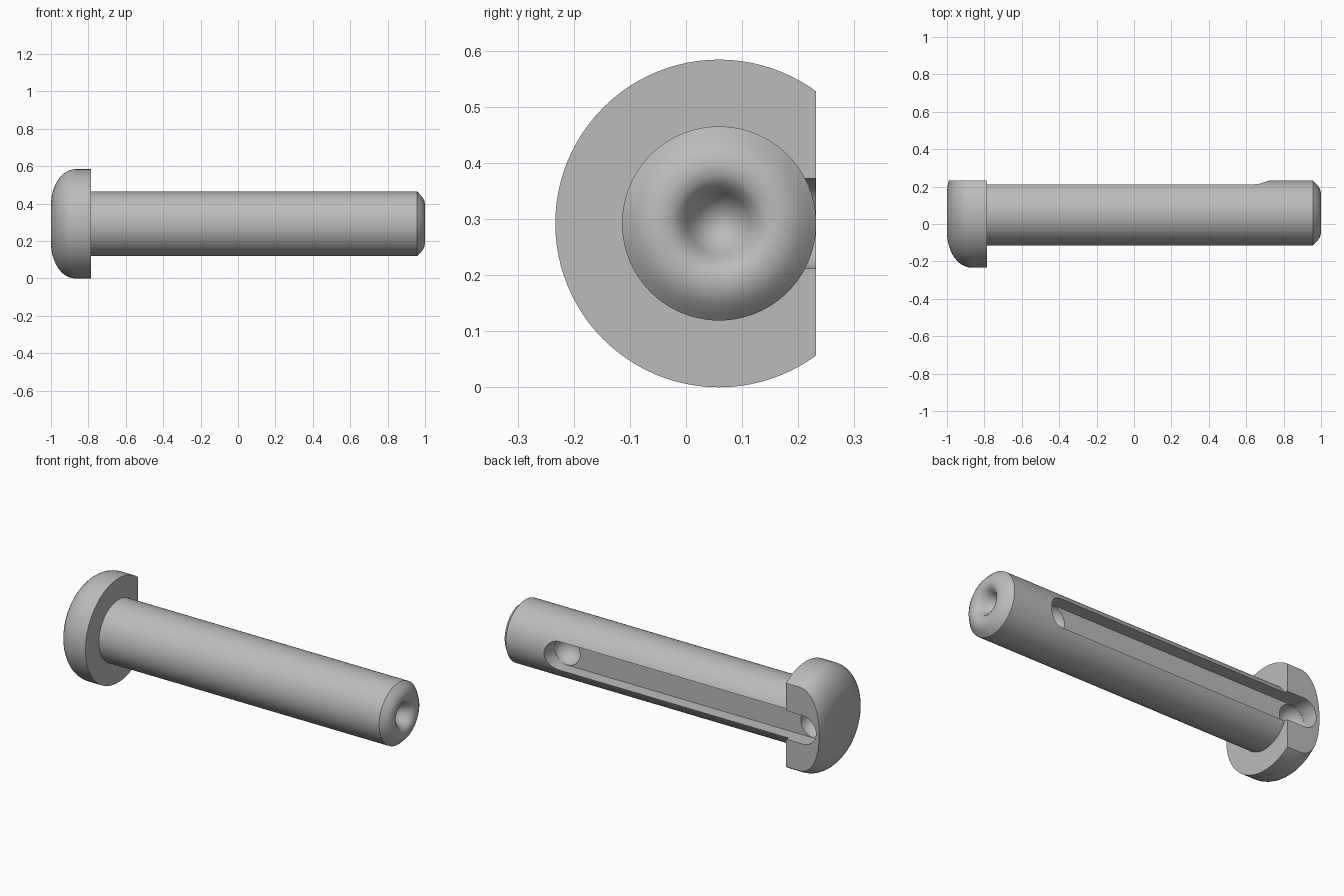
import bpy
import bmesh
import math
from mathutils import Matrix, Vector

if "Cube" in bpy.data.objects:
    bpy.data.objects.remove(bpy.data.objects["Cube"], do_unlink=True)

AXIS_Y, AXIS_Z = 0.059, 0.292      # centre line of the pin
FLAT_Y = 0.232                     # flat side of the head
FLOOR_Y = 0.14                     # bottom of the groove
GROOVE_R = 0.08
GROOVE_ENDS = (-0.89, 0.64)

steel = bpy.data.materials.new("grey steel")
steel.use_nodes = True
steel.diffuse_color = (0.5, 0.5, 0.5, 1)
steel.node_tree.nodes["Principled BSDF"].inputs["Base Color"].default_value = (0.5, 0.5, 0.5, 1)


def make_object(name, bm):
    bmesh.ops.recalc_face_normals(bm, faces=bm.faces)
    mesh = bpy.data.meshes.new(name)
    bm.to_mesh(mesh)
    bm.free()
    mesh.materials.append(steel)
    obj = bpy.data.objects.new(name, mesh)
    bpy.context.collection.objects.link(obj)
    return obj


def revolve(name, profile, steps=96):
    """Turn a profile of (x, radius) points about the pin's centre line."""
    bm = bmesh.new()
    verts = [bm.verts.new((x, AXIS_Y, AXIS_Z + r)) for x, r in profile]
    edges = [bm.edges.new(pair) for pair in zip(verts, verts[1:])]
    bmesh.ops.spin(bm, geom=verts + edges, cent=(0, AXIS_Y, AXIS_Z), axis=(1, 0, 0),
                   angle=2 * math.pi, steps=steps)
    bmesh.ops.remove_doubles(bm, verts=bm.verts, dist=0.0001)
    return make_object(name, bm)


def cut(target, cutter):
    cutter.hide_render = True
    mod = target.modifiers.new("cut", "BOOLEAN")
    mod.operation = "DIFFERENCE"
    mod.solver = "EXACT"
    mod.object = cutter
    bpy.context.view_layer.objects.active = target
    bpy.ops.object.modifier_apply(modifier=mod.name)
    bpy.data.objects.remove(cutter, do_unlink=True)


# Domed head, straight shank, rounded tip with a centre dimple
dome = [(-0.87 - 0.13 * math.cos(a), 0.10 + 0.192 * math.sin(a))
        for a in (math.radians(7.5 * i) for i in range(13))]
shank = [(-0.785, 0.292), (-0.785, 0.173), (0.957, 0.173)]
tip = [(0.970, 0.160), (0.984, 0.145), (0.995, 0.127), (1.0, 0.105), (0.997, 0.085),
       (0.985, 0.068), (0.962, 0.055), (0.938, 0.040), (0.924, 0.020), (0.920, 0)]
pin = revolve("headed_pin", [(-1, 0)] + dome + shank + tip)

# Flat side of the head
bm = bmesh.new()
bmesh.ops.create_cube(bm, size=1, matrix=Matrix.Translation((-0.934, FLAT_Y + 0.25, AXIS_Z))
                      @ Matrix.Diagonal((0.3, 0.5, 1, 1)))
cut(pin, make_object("flat_cutter", bm))

# Long groove with round ends
bm = bmesh.new()
outline = []
for end, start in ((GROOVE_ENDS[1], -90), (GROOVE_ENDS[0], 90)):
    for i in range(25):
        a = math.radians(start + 7.5 * i)
        outline.append(bm.verts.new((end + GROOVE_R * math.cos(a), FLOOR_Y,
                                     AXIS_Z + GROOVE_R * math.sin(a))))
face = bm.faces.new(outline)
top = bmesh.ops.extrude_face_region(bm, geom=[face])["geom"]
bmesh.ops.translate(bm, verts=[v for v in top if isinstance(v, bmesh.types.BMVert)],
                    vec=Vector((0, 0.3, 0)))
cut(pin, make_object("groove_cutter", bm))

# Round pocket at each end of the groove
for end in GROOVE_ENDS:
    bm = bmesh.new()
    bmesh.ops.create_uvsphere(bm, u_segments=48, v_segments=24, radius=GROOVE_R - 0.001,
                              matrix=Matrix.Translation((end, FLOOR_Y + 0.002, AXIS_Z))
                              @ Matrix.Rotation(math.pi / 2, 4, "X"))
    cut(pin, make_object("pocket_cutter", bm))

# Smooth shading with crisp edges
bpy.ops.object.select_all(action="DESELECT")
pin.select_set(True)
bpy.context.view_layer.objects.active = pin
bpy.ops.object.shade_smooth_by_angle(angle=math.radians(38))
